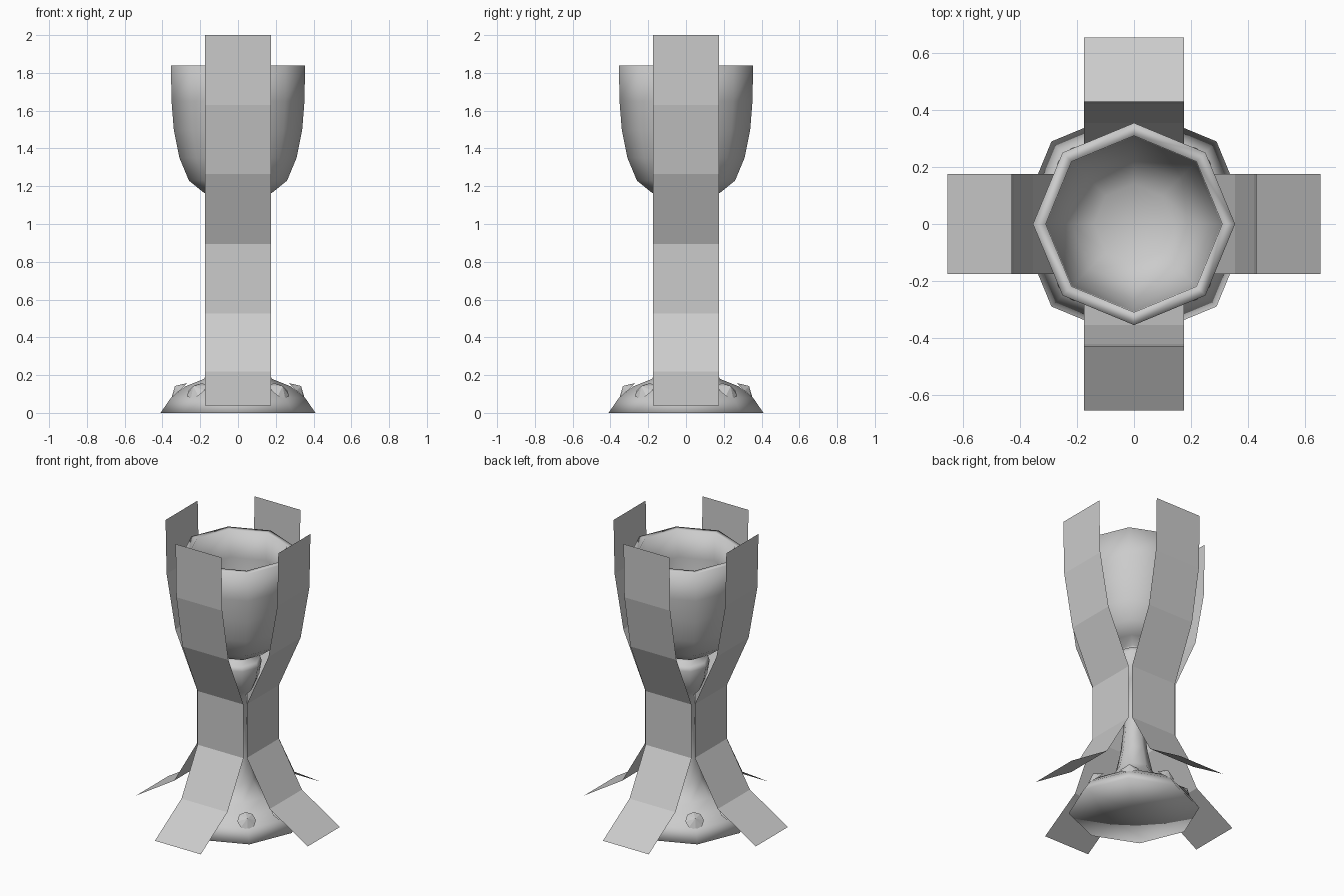
import bpy, bmesh, math
from mathutils import Matrix, Vector

if "Cube" in bpy.data.objects:
    bpy.data.objects.remove(bpy.data.objects["Cube"])


def finish(bm, name, smooth=False):
    bmesh.ops.remove_doubles(bm, verts=bm.verts, dist=1e-5)
    if smooth:
        bmesh.ops.recalc_face_normals(bm, faces=bm.faces)
        for f in bm.faces:
            f.smooth = True
    mesh = bpy.data.meshes.new(name)
    bm.to_mesh(mesh)
    bm.free()
    obj = bpy.data.objects.new(name, mesh)
    bpy.context.collection.objects.link(obj)
    return obj


def lathe(name, profile, sides=8):
    bm = bmesh.new()
    verts = [bm.verts.new((r, 0, z)) for r, z in profile]
    edges = [bm.edges.new(p) for p in zip(verts, verts[1:])]
    bmesh.ops.spin(bm, geom=verts + edges, cent=(0, 0, 0), axis=(0, 0, 1),
                   angle=math.tau, steps=sides, use_merge=True)
    return finish(bm, name, True)


# Goblet: foot, stem, knob, and bowl with a thick rim
lathe("goblet", [
    (0, 0.0), (0.41, 0.0), (0.355, 0.08), (0.28, 0.14), (0.18, 0.18),
    (0.115, 0.28), (0.085, 0.42), (0.065, 0.60), (0.06, 0.86),
    (0.10, 0.90), (0.135, 0.98), (0.15, 1.07), (0.14, 1.10), (0.085, 1.11),
    (0.085, 1.145), (0.18, 1.165), (0.26, 1.23), (0.31, 1.35), (0.34, 1.50),
    (0.352, 1.65), (0.355, 1.84),
    (0.31, 1.84), (0.308, 1.65), (0.296, 1.50), (0.27, 1.37), (0.22, 1.26),
    (0.14, 1.21), (0, 1.195)])

# Faceted studs around the foot
for i in range(8):
    bm = bmesh.new()
    bmesh.ops.create_cone(bm, cap_ends=True, segments=8, radius1=0.059,
                          radius2=0.0, depth=0.034)
    a = i * math.tau / 8
    normal = Vector((math.cos(a), math.sin(a), 1.05)).normalized()
    spot = Vector((0.322 * math.cos(a), 0.322 * math.sin(a), 0.13))
    bm.transform(Matrix.Translation(spot)
                 @ normal.to_track_quat('Z', 'Y').to_matrix().to_4x4())
    finish(bm, f"stud_{i + 1}")

# Four thin bent strips around the goblet
path = [(0.655, 0.04), (0.365, 0.22), (0.19, 0.525), (0.19, 0.895),
        (0.355, 1.265), (0.422, 1.63), (0.43, 2.0)]
for i, side in enumerate(("right", "back", "left", "front")):
    bm = bmesh.new()
    rows = [[bm.verts.new((r, y, z)) for y in (-0.175, 0.175)] for r, z in path]
    for lo, hi in zip(rows, rows[1:]):
        bm.faces.new((lo[0], lo[1], hi[1], hi[0]))
    bm.transform(Matrix.Rotation(i * math.pi / 2, 4, 'Z'))
    finish(bm, f"{side}_strip")
